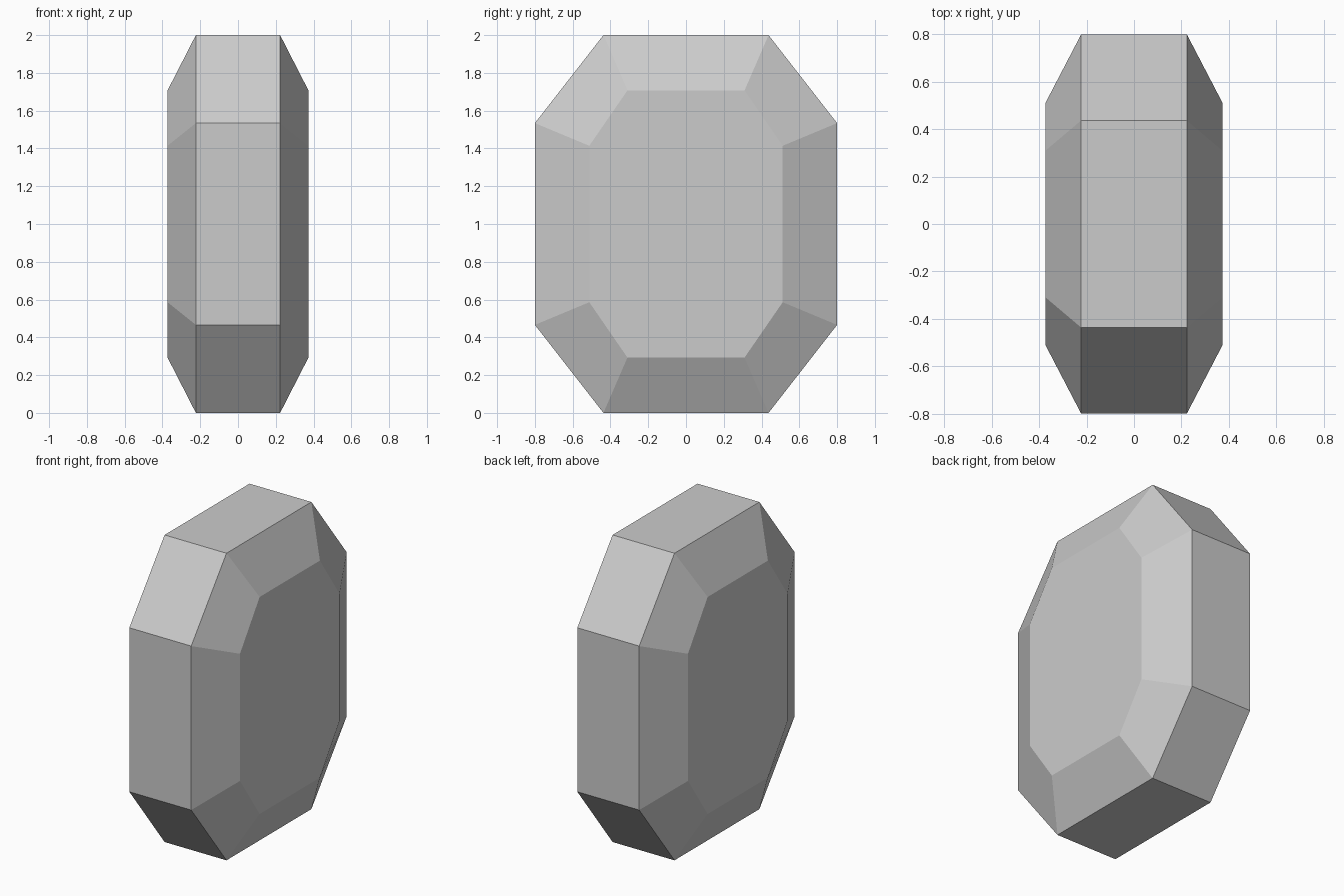
import bpy, bmesh

if "Cube" in bpy.data.objects:
    bpy.data.objects.remove(bpy.data.objects["Cube"])

# Octagonal outline in the y-z plane, centred on z = 1
def octagon(bm, x, half_y, half_z, cut_y, cut_z):
    quarter = [(cut_y, half_z), (half_y, cut_z)]
    pts = quarter + [(y, -z) for y, z in reversed(quarter)]
    pts += [(-y, -z) for y, z in pts]
    return [bm.verts.new((x, y, 1 + z)) for y, z in pts]

RIM = (0.8, 1.0, 0.437, 0.534)
TABLE = (0.512, 0.707, 0.31, 0.414)

# Cut gem: flat table, sloped crown facets and straight girdle, both sides alike
bm = bmesh.new()
rings = [octagon(bm, x, *size) for x, size in
         [(-0.373, TABLE), (-0.223, RIM), (0.223, RIM), (0.373, TABLE)]]
for a, b in zip(rings, rings[1:]):
    for i in range(8):
        j = (i + 1) % 8
        bm.faces.new((a[i], a[j], b[j], b[i]))
bm.faces.new(rings[0])
bm.faces.new(rings[-1])
bmesh.ops.recalc_face_normals(bm, faces=bm.faces)

mesh = bpy.data.meshes.new("cut_gem")
bm.to_mesh(mesh)
bm.free()
bpy.context.collection.objects.link(bpy.data.objects.new("cut_gem", mesh))
